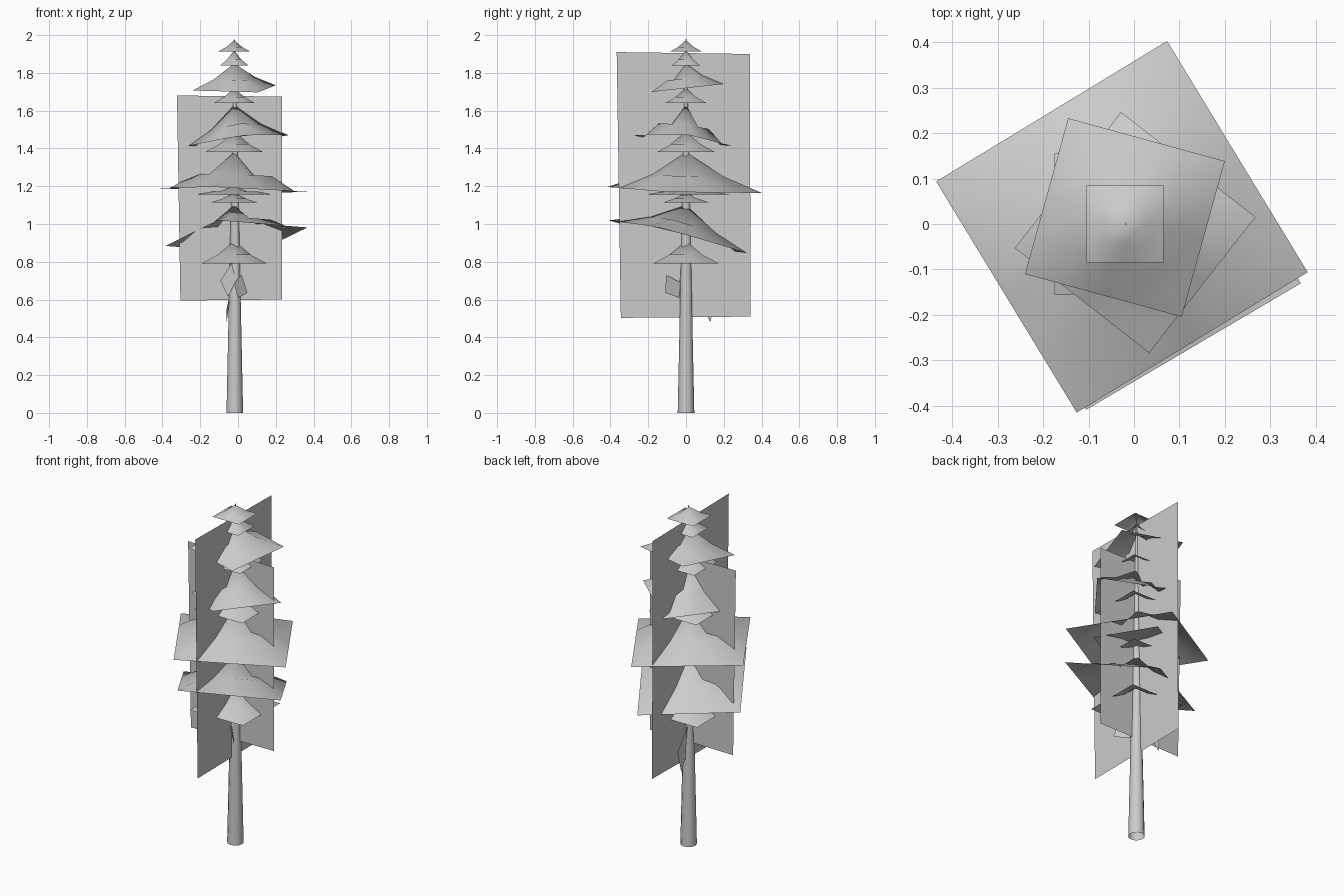
import bpy, bmesh, math
from mathutils import Matrix, Vector

if "Cube" in bpy.data.objects:
    bpy.data.objects.remove(bpy.data.objects["Cube"])

CX = -0.02  # trunk axis


def add_object(name, bm, smooth=False):
    mesh = bpy.data.meshes.new(name)
    bm.to_mesh(mesh)
    bm.free()
    for p in mesh.polygons:
        p.use_smooth = smooth
    obj = bpy.data.objects.new(name, mesh)
    bpy.context.collection.objects.link(obj)
    return obj


def card(name, corners):
    bm = bmesh.new()
    bm.faces.new([bm.verts.new(c) for c in corners])
    return add_object(name, bm)


def bough(name, peak, height, half, turn=0, slope=(0, 0)):
    """Square tent of foliage hanging from the trunk axis, tilted by its slope."""
    bm = bmesh.new()
    bmesh.ops.create_grid(bm, x_segments=4, y_segments=4, size=half)
    for v in bm.verts:
        d = min(1, max(abs(v.co.x), abs(v.co.y)) / half)
        v.co.z = height * ((1 - d) ** 1.35 - 1)
    normal = Vector((-slope[0], -slope[1], 1))
    tilt = Vector((0, 0, 1)).rotation_difference(normal).to_matrix().to_4x4()
    bm.transform(Matrix.Translation((CX, 0, peak)) @ tilt
                 @ Matrix.Rotation(math.radians(turn), 4, 'Z'))
    return add_object(name, bm, True)


# Tapered trunk, open at the bottom
bm = bmesh.new()
bmesh.ops.create_cone(bm, segments=12, radius1=0.044, radius2=0.002, depth=1.98,
                      matrix=Matrix.Translation((CX + 0.003, 0, 0.99)))
bmesh.ops.delete(bm, geom=[f for f in bm.faces if len(f.verts) > 4], context='FACES_ONLY')
add_object("trunk", bm, True)

# Upright crossed foliage cards
card("foliage_card_wide", [(-0.305, 0, 0.595), (0.232, 0, 0.60),
                           (0.232, 0, 1.675), (-0.323, 0, 1.68)])
card("foliage_card_deep", [(CX, -0.345, 0.503), (CX, 0.342, 0.51),
                           (CX, 0.338, 1.90), (CX, -0.367, 1.91)])

# Level boughs: peak, height, half width
level = [(1.973, 0.06, 0.085), (1.92, 0.08, 0.074), (1.72, 0.08, 0.109),
         (1.49, 0.11, 0.155), (1.165, 0.05, 0.12), (0.91, 0.118, 0.172)]
for i, args in enumerate(level):
    bough(f"small_bough_{i + 1}", *args)

# Tilted boughs: peak, height, half width, turn, slope
tilted = [(1.85, 0.13, 0.179, -15.4, (0, 0.11)),
          (1.63, 0.19, 0.19, -38, (0.12, -0.10)),
          (1.38, 0.20, 0.298, 31.3, (-0.033, -0.031)),
          (1.20, 0.045, 0.18, 31, (0.0, 0.0)),
          (1.10, 0.173, 0.275, 31, (0.07, -0.255))]
for i, args in enumerate(tilted):
    bough(f"large_bough_{i + 1}", *args)

# Small dead twigs below the crown
card("twig_left", [(-0.093, -0.06, 0.70), (-0.053, -0.07, 0.615),
                   (-0.01, -0.03, 0.70), (-0.03, -0.02, 0.80)])
card("twig_right", [(-0.02, -0.03, 0.69), (0.0, -0.035, 0.61),
                    (0.05, -0.11, 0.635), (0.02, -0.105, 0.73)])
card("twig_back", [(-0.03, 0.03, 0.70), (-0.06, 0.09, 0.55),
                   (-0.06, 0.13, 0.48), (-0.05, 0.15, 0.60)])
